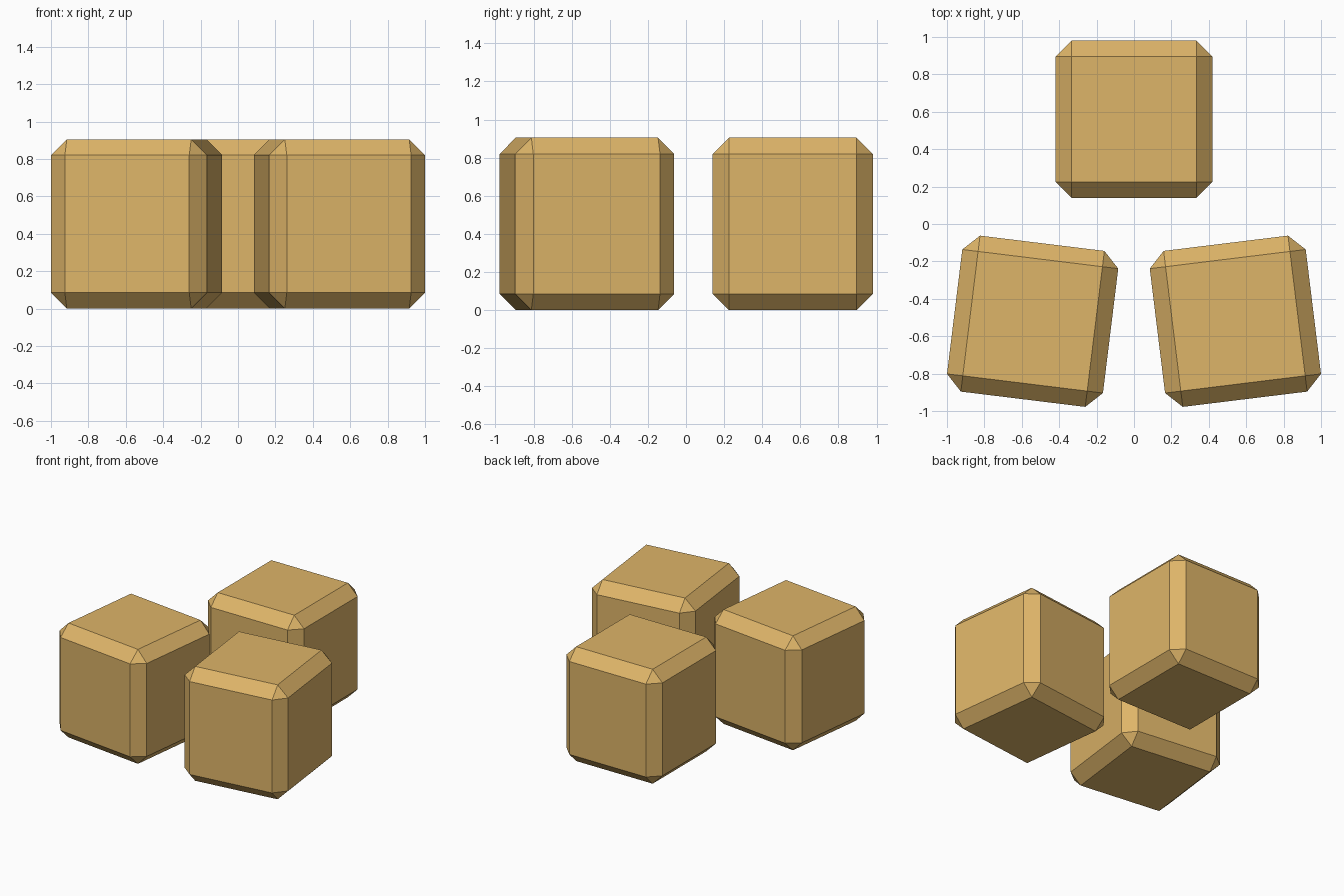
import bpy
import bmesh
from math import radians

default = bpy.data.objects.get("Cube")
if default:
    bpy.data.objects.remove(default, do_unlink=True)

WIDTH, HEIGHT, CHAMFER = 0.84, 0.905, 0.085

# Single warm tan colour
tan = bpy.data.materials.new("warm_tan")
tan.use_nodes = True
colour = (0.73, 0.46, 0.14, 1)
tan.diffuse_color = colour
bsdf = next(n for n in tan.node_tree.nodes if n.type == "BSDF_PRINCIPLED")
bsdf.inputs["Base Color"].default_value = colour


def chamfered_block(name, x, y, turn):
    """Flat-shaded block with one-step chamfers, standing on the floor."""
    bm = bmesh.new()
    bmesh.ops.create_cube(bm, size=1)
    bmesh.ops.scale(bm, vec=(WIDTH, WIDTH, HEIGHT), verts=bm.verts)
    bmesh.ops.bevel(bm, geom=bm.edges[:], offset=CHAMFER, segments=1,
                    affect="EDGES", profile=0.5)
    mesh = bpy.data.meshes.new(name)
    bm.to_mesh(mesh)
    bm.free()
    mesh.materials.append(tan)
    block = bpy.data.objects.new(name, mesh)
    block.location = (x, y, HEIGHT / 2)
    block.rotation_euler.z = radians(turn)
    bpy.context.collection.objects.link(block)


# One straight block behind, two mirrored blocks turned in front
chamfered_block("back_block", 0, 0.56, 0)
for side, sign in (("left", 1), ("right", -1)):
    chamfered_block(f"front_{side}_block", sign * 0.542, -0.52, sign * 7)
